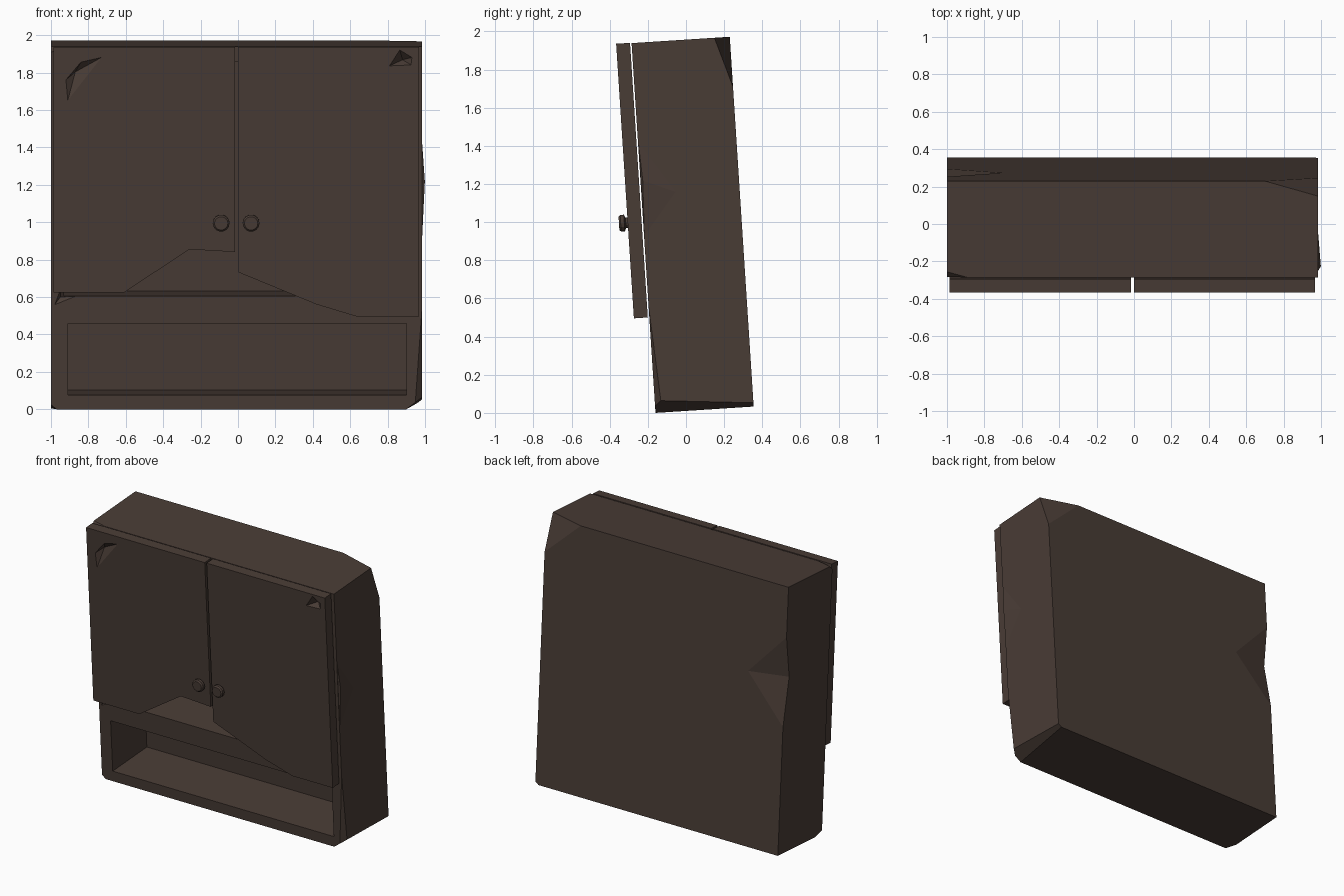
import bpy, bmesh, math
from mathutils import Vector, Matrix

if "Cube" in bpy.data.objects:
    bpy.data.objects.remove(bpy.data.objects["Cube"])

# Local frame: x across, y = depth behind cabinet front, z = height; then leaned backwards-to-front
LEAN = Matrix.Translation((0, -0.16, 0)) @ Matrix.Rotation(math.radians(3.7), 4, 'X')
L, R, D, H = -1.0, 0.985, 0.516, 1.943
DF, DB = -0.081, -0.008          # door front and back depth

wood = bpy.data.materials.new("dark_brown_wood")
wood.diffuse_color = (0.066, 0.045, 0.036, 1)
wood.use_nodes = True
wood.node_tree.nodes["Principled BSDF"].inputs["Base Color"].default_value = wood.diffuse_color


def finish(name, bm):
    bmesh.ops.recalc_face_normals(bm, faces=bm.faces)
    bm.transform(LEAN)
    me = bpy.data.meshes.new(name)
    bm.to_mesh(me)
    bm.free()
    me.materials.append(wood)
    ob = bpy.data.objects.new(name, me)
    bpy.context.collection.objects.link(ob)
    return ob


def hull(name, pts):
    bm = bmesh.new()
    vs = [bm.verts.new(p) for p in pts]
    r = bmesh.ops.convex_hull(bm, input=vs)
    loose = [v for v in bm.verts if not v.link_faces]
    bmesh.ops.delete(bm, geom=loose, context='VERTS')
    return finish(name, bm)


def box(x0, x1, y0, y1, z0, z1):
    return [(x, y, z) for x in (x0, x1) for y in (y0, y1) for z in (z0, z1)]


def chop(bm, a, b, c, inside):
    """Slice off a corner along the plane through three points."""
    a, b, c = Vector(a), Vector(b), Vector(c)
    n = (b - a).cross(c - a).normalized()
    if n.dot(Vector(inside) - a) > 0:
        n = -n
    r = bmesh.ops.bisect_plane(bm, geom=bm.verts[:] + bm.edges[:] + bm.faces[:],
                               plane_co=a, plane_no=n, clear_outer=True)
    edges = [e for e in bm.edges if e.is_boundary]
    if edges:
        bmesh.ops.holes_fill(bm, edges=edges, sides=0)


def boolean(ob, other, op='DIFFERENCE'):
    m = ob.modifiers.new("cut", 'BOOLEAN')
    m.operation, m.object, m.solver = op, other, 'EXACT'
    bpy.context.view_layer.objects.active = ob
    bpy.ops.object.modifier_apply(modifier=m.name)
    bpy.data.objects.remove(other)


# Cabinet carcass with chipped corners
bm = bmesh.new()
bmesh.ops.convex_hull(bm, input=[bm.verts.new(p) for p in box(L, R, 0, D, 0, H)])
mid = (0, D / 2, H / 2)
for a, b, c in [
    ((0.70, D, H), (R, 0.435, H), (R, D, 1.68)),         # back top right
    ((0.90, 0, 0), (R, 0, 0.065), (R, D, 0.02)),         # bottom right
    ((R - 0.022, 0, 0.25), (R, 0.02, 0.25), (R, 0, 0.56)),  # front right edge
    ((-0.97, 0, 0), (L, 0, 0.025), (L, 0.08, 0)),        # front bottom left
    ((-0.89, 0, H), (L, 0.03, H), (L, 0, H - 0.03)),     # front top left
]:
    chop(bm, a, b, c, mid)
cabinet = finish("cabinet_body", bm)

# Open lower shelf and upper compartment behind the doors
boolean(cabinet, hull("lower_hole", box(-0.91, 0.90, -0.1, 0.40, 0.077, 0.46)))
boolean(cabinet, hull("upper_hole", box(-0.93, 0.91, -0.1, 0.40, 0.607, 1.86)))

# Dent in the back left edge, chip beside the left door, swelling on the right edge
boolean(cabinet, hull("back_dent", [(L, D, 1.58), (L, D, 0.93), (-0.7, D, 1.26),
                                    (L, D - 0.05, 1.28), (L - 0.1, D + 0.1, 1.26)]))
chip = [(-0.98, 0.56), (-0.87, 0.605), (-0.95, 0.64)]
boolean(cabinet, hull("front_chip", [(x, y, z) for x, z in chip for y in (-0.02, 0.0)]
                      + [(-0.95, 0.025, 0.60)]))
boolean(cabinet, hull("edge_bump", [(R, 0.002, 1.42), (R, 0.002, 0.93), (0.999, 0.012, 1.22),
                                    (R, 0.18, 1.15), (0.95, 0.08, 1.2)]), 'UNION')


# Doors: broken outline extruded through the thickness
def door(name, outline, gouge, apex):
    bm = bmesh.new()
    f = bm.faces.new([bm.verts.new((x, DF, z)) for x, z in outline])
    r = bmesh.ops.extrude_face_region(bm, geom=[f])
    bmesh.ops.translate(bm, verts=[v for v in r['geom'] if isinstance(v, bmesh.types.BMVert)],
                        vec=(0, DB - DF, 0))
    ob = finish(name, bm)
    boolean(ob, hull("gouge", [(x, y, z) for x, z in gouge for y in (DF - 0.02, DF)] + [apex]))


TOP = 1.945
door("left_door",
     [(-0.987, TOP), (-0.987, 0.63), (-0.61, 0.63), (-0.26, 0.862), (-0.016, 0.848), (-0.016, TOP)],
     [(-0.92, 1.77), (-0.84, 1.865), (-0.73, 1.89), (-0.91, 1.66)],
     (-0.87, DF + 0.04, 1.81))
door("right_door",
     [(0.0, TOP), (0.0, 0.74), (0.42, 0.567), (0.635, 0.502), (0.967, 0.502), (0.967, TOP)],
     [(0.865, 1.93), (0.93, 1.89), (0.925, 1.85), (0.81, 1.845)],
     (0.88, DF + 0.045, 1.875))

# Round knobs: a narrow neck with a wider rounded head
for name, x in (("left_knob", -0.09), ("right_knob", 0.07)):
    bm = bmesh.new()
    n, prev = 14, None
    rings = [(0.028, 0.01), (0.028, -0.01), (0.045, -0.018), (0.045, -0.037), (0.036, -0.046)]
    for rad, dy in rings:
        ring = [bm.verts.new((x + rad * math.cos(t), DF + dy, 1.004 + rad * math.sin(t)))
                for t in (2 * math.pi * i / n for i in range(n))]
        if prev:
            for i in range(n):
                j = (i + 1) % n
                bm.faces.new((prev[i], prev[j], ring[j], ring[i]))
        else:
            bm.faces.new(ring)
        prev = ring
    bm.faces.new(prev)
    finish(name, bm)
